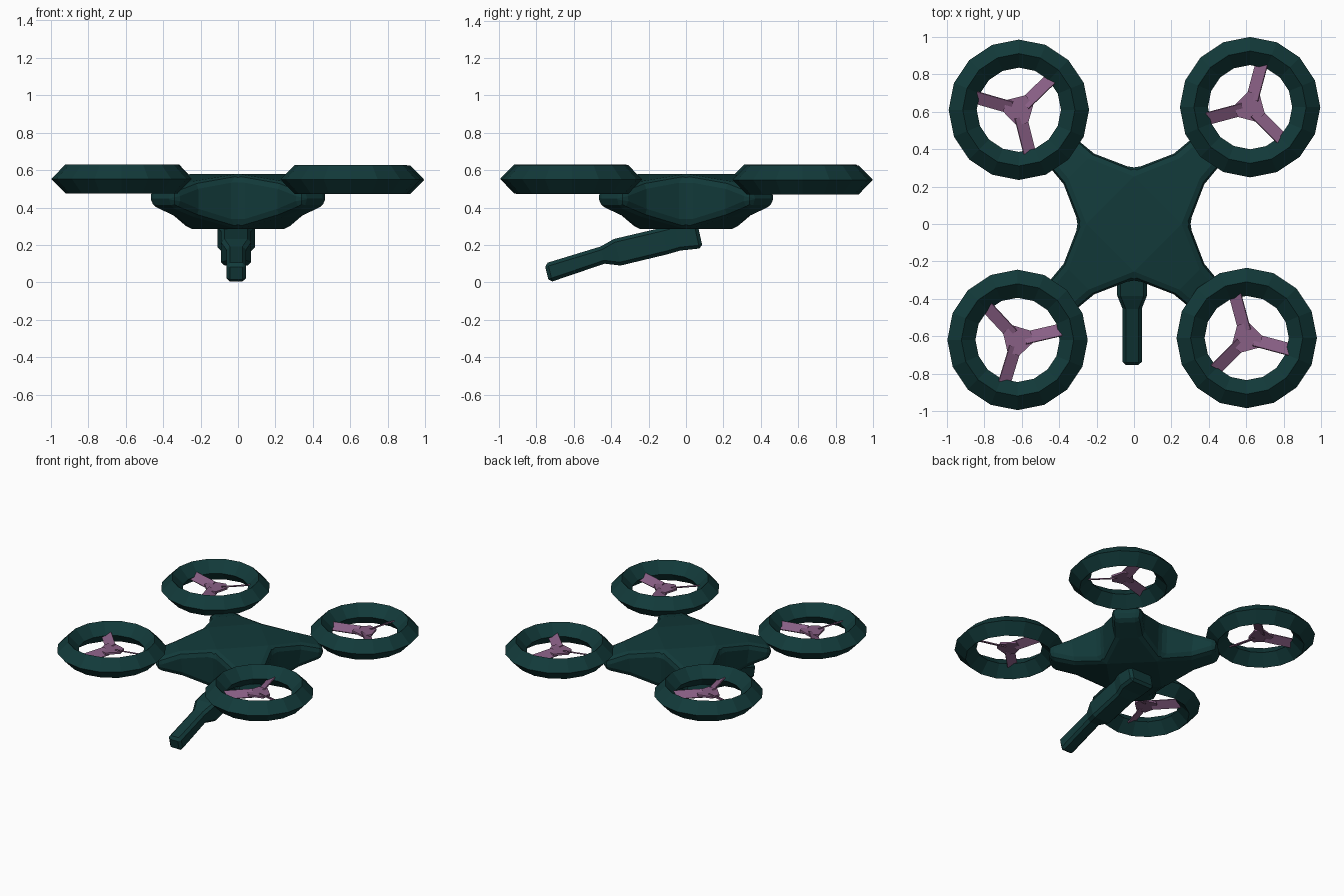
import bpy, bmesh, math
from mathutils import Vector, Matrix

if "Cube" in bpy.data.objects:
    bpy.data.objects.remove(bpy.data.objects["Cube"])


def material(name, rgb):
    m = bpy.data.materials.new(name)
    m.diffuse_color = (*rgb, 1)
    m.use_nodes = True
    m.node_tree.nodes["Principled BSDF"].inputs["Base Color"].default_value = m.diffuse_color
    return m


TEAL = material("dark_teal", (0.006, 0.042, 0.042))
PURPLE = material("dusty_purple", (0.25, 0.115, 0.235))


def finish(name, bm, mat, bevel=0, segments=1):
    bmesh.ops.remove_doubles(bm, verts=bm.verts, dist=0.0005)
    bmesh.ops.recalc_face_normals(bm, faces=bm.faces)
    me = bpy.data.meshes.new(name)
    bm.to_mesh(me)
    bm.free()
    me.materials.append(mat)
    ob = bpy.data.objects.new(name, me)
    bpy.context.collection.objects.link(ob)
    if bevel:
        b = ob.modifiers.new("bevel", "BEVEL")
        b.width, b.segments = bevel, segments
        b.limit_method, b.angle_limit = "ANGLE", math.radians(30)
    return ob


def loft(bm, rings, cap_start=True):
    """Skin a list of closed cross-sections."""
    rows = [[bm.verts.new(p) for p in r] for r in rings]
    for a, b in zip(rows, rows[1:]):
        n = len(a)
        for i in range(n):
            bm.faces.new((a[i], a[(i + 1) % n], b[(i + 1) % n], b[i]))
    if cap_start:
        bm.faces.new(rows[0])
    bm.faces.new(rows[-1])


# Body: diamond core with four tapering arms (distance, top width, bottom width, bottom z, top z)
C = 0.295 / math.sqrt(2)
CB = 0.285 / math.sqrt(2)
sections = [(C, CB, C, CB, 0.285, 0.58),
            (0.42, 0.40, 0.118, 0.105, 0.35, 0.54),
            (0.585, 0.575, 0.105, 0.095, 0.405, 0.49)]
bm = bmesh.new()
for k in range(4):
    rot = Matrix.Rotation(math.radians(45 + 90 * k), 3, "Z")
    loft(bm, [[rot @ Vector(p) for p in ((dt, -wt, zt), (dt, wt, zt), (db, wb, zb), (db, -wb, zb))]
              for dt, db, wt, wb, zb, zt in sections], cap_start=False)
for c, z in ((0.295, 0.58), (0.285, 0.285)):
    bm.faces.new([bm.verts.new(p) for p in ((c, 0, z), (0, c, z), (-c, 0, z), (0, -c, z))])
finish("body", bm, TEAL, 0.04, 2)

# Slanted boom under the body (bottom y, z, top y, z, half width)
boom = [(0.09, 0.183, 0.06, 0.32, 0.10), (-0.03, 0.17, -0.06, 0.31, 0.10),
        (-0.10, 0.15, -0.13, 0.292, 0.08), (-0.35, 0.09, -0.385, 0.232, 0.08),
        (-0.435, 0.10, -0.455, 0.192, 0.052), (-0.732, -0.001, -0.757, 0.10, 0.052)]
bm = bmesh.new()
loft(bm, [[(-w - 0.01, yb, zb), (w - 0.01, yb, zb), (w - 0.01, yt, zt), (-w - 0.01, yt, zt)]
          for yb, zb, yt, zt, w in boom])
finish("boom", bm, TEAL, 0.018)


# Rotor guard: ring with a diamond cross-section
def guard(name, x, y, z):
    bm = bmesh.new()
    prof = [(0.375, 0), (0.30, 0.077), (0.225, 0), (0.30, -0.077)]
    n = 16
    rows = [[bm.verts.new((x + r * math.cos(a), y + r * math.sin(a), z + h)) for r, h in prof]
            for a in (2 * math.pi * i / n for i in range(n))]
    for i in range(n):
        a, b = rows[i], rows[(i + 1) % n]
        for j in range(4):
            bm.faces.new((a[j], b[j], b[(j + 1) % 4], a[(j + 1) % 4]))
    finish(name, bm, TEAL)


# Propeller: small triangular hub with three pitched blades reaching the guard
def propeller(name, x, y, z, deg):
    bm = bmesh.new()
    for k in range(3):
        m = (Matrix.Translation((x, y, z)) @ Matrix.Rotation(math.radians(deg + 120 * k), 4, "Z")
             @ Matrix.Rotation(math.radians(-28), 4, "X"))
        box = m @ Matrix.Translation((0.14, 0, 0)) @ Matrix.Diagonal((0.20, 0.072, 0.008, 1))
        bmesh.ops.create_cube(bm, size=1, matrix=box)
    hub = Matrix.Translation((x, y, z)) @ Matrix.Rotation(math.radians(deg - 90), 4, "Z")
    hub = hub @ Matrix.Rotation(math.radians(90), 4, "Z")
    pts = [(0.085 * math.cos(math.radians(a)), 0.085 * math.sin(math.radians(a)))
           for b in (0, 120, 240) for a in (b - 22, b + 22)]
    loft(bm, [[hub @ Vector((px, py, h)) for px, py in pts] for h in (-0.007, 0.007)])
    finish(name, bm, PURPLE)


for side, x, y, z, deg in (("front_left", -0.622, -0.619, 0.553, 13), ("front_right", 0.602, -0.609, 0.55, 105),
                           ("back_left", -0.615, 0.61, 0.553, 44), ("back_right", 0.62, 0.624, 0.548, 75)):
    guard(side + "_rotor_guard", x, y, z)
    propeller(side + "_propeller", x, y, z, deg)
